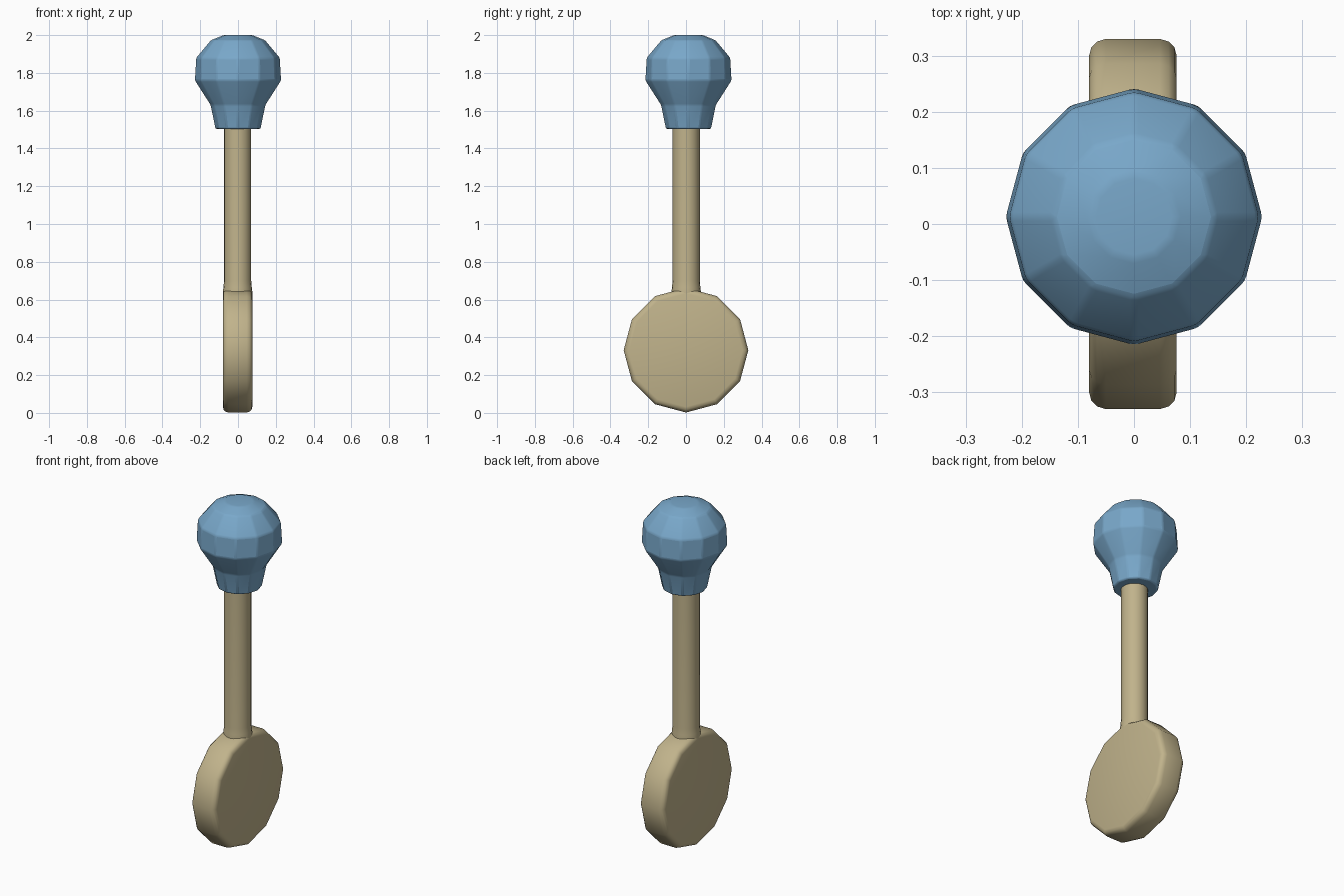
import bpy, bmesh
from math import cos, sin, tau, radians
from mathutils import Matrix

if "Cube" in bpy.data.objects:
    bpy.data.objects.remove(bpy.data.objects["Cube"])


def material(name, color):
    m = bpy.data.materials.new(name)
    m.diffuse_color = color
    m.use_nodes = True
    m.node_tree.nodes["Principled BSDF"].inputs["Base Color"].default_value = m.diffuse_color
    return m


def lathe(name, profile, sides, mat, matrix, bevel=0.0, angle=40):
    """Revolve (radius, height) points around z, cap both ends, then place."""
    bm = bmesh.new()
    rings = [[bm.verts.new((r * cos(tau * i / sides), r * sin(tau * i / sides), z))
              for i in range(sides)] for r, z in profile]
    for a, b in zip(rings, rings[1:]):
        for i in range(sides):
            j = (i + 1) % sides
            bm.faces.new((a[i], a[j], b[j], b[i]))
    bm.faces.new(rings[0][::-1])
    bm.faces.new(rings[-1])
    bmesh.ops.transform(bm, matrix=matrix, verts=bm.verts)
    bmesh.ops.recalc_face_normals(bm, faces=bm.faces)
    me = bpy.data.meshes.new(name)
    bm.to_mesh(me)
    bm.free()
    me.materials.append(mat)
    ob = bpy.data.objects.new(name, me)
    bpy.context.collection.objects.link(ob)
    bpy.ops.object.select_all(action='DESELECT')
    ob.select_set(True)
    bpy.context.view_layer.objects.active = ob
    bpy.ops.object.shade_smooth_by_angle(angle=radians(angle))
    if bevel:
        mod = ob.modifiers.new("soft_edges", 'BEVEL')
        mod.width = bevel
        mod.segments = 2
        mod.limit_method = 'ANGLE'
        mod.angle_limit = radians(12)
    return ob


tan = material("tan", (0.53, 0.45, 0.26, 1))
blue = material("blue", (0.19, 0.39, 0.59, 1))

# flat twelve-sided disc standing on edge, with a rounded rim
lathe("disc", [(0.300, -0.078), (0.315, -0.074), (0.325, -0.064), (0.330, -0.048),
               (0.330, 0.048), (0.325, 0.064), (0.315, 0.074), (0.300, 0.078)],
      12, tan, Matrix.Translation((-0.002, 0, 0.332)) @ Matrix.Rotation(radians(90), 4, 'Y'))

# round rod, flared where it meets the disc
lathe("rod", [(0.078, 0.55), (0.078, 0.64), (0.075, 0.665), (0.072, 0.70), (0.072, 1.55)],
      20, tan, Matrix.Translation((-0.002, 0.001, 0)))

# faceted knob with a tapered collar
lathe("knob", [(0.120, 1.503), (0.146, 1.63), (0.229, 1.76), (0.222, 1.88),
               (0.145, 1.972), (0.076, 2.0)],
      12, blue, Matrix.Translation((0, 0.013, 0)), bevel=0.008, angle=28)
